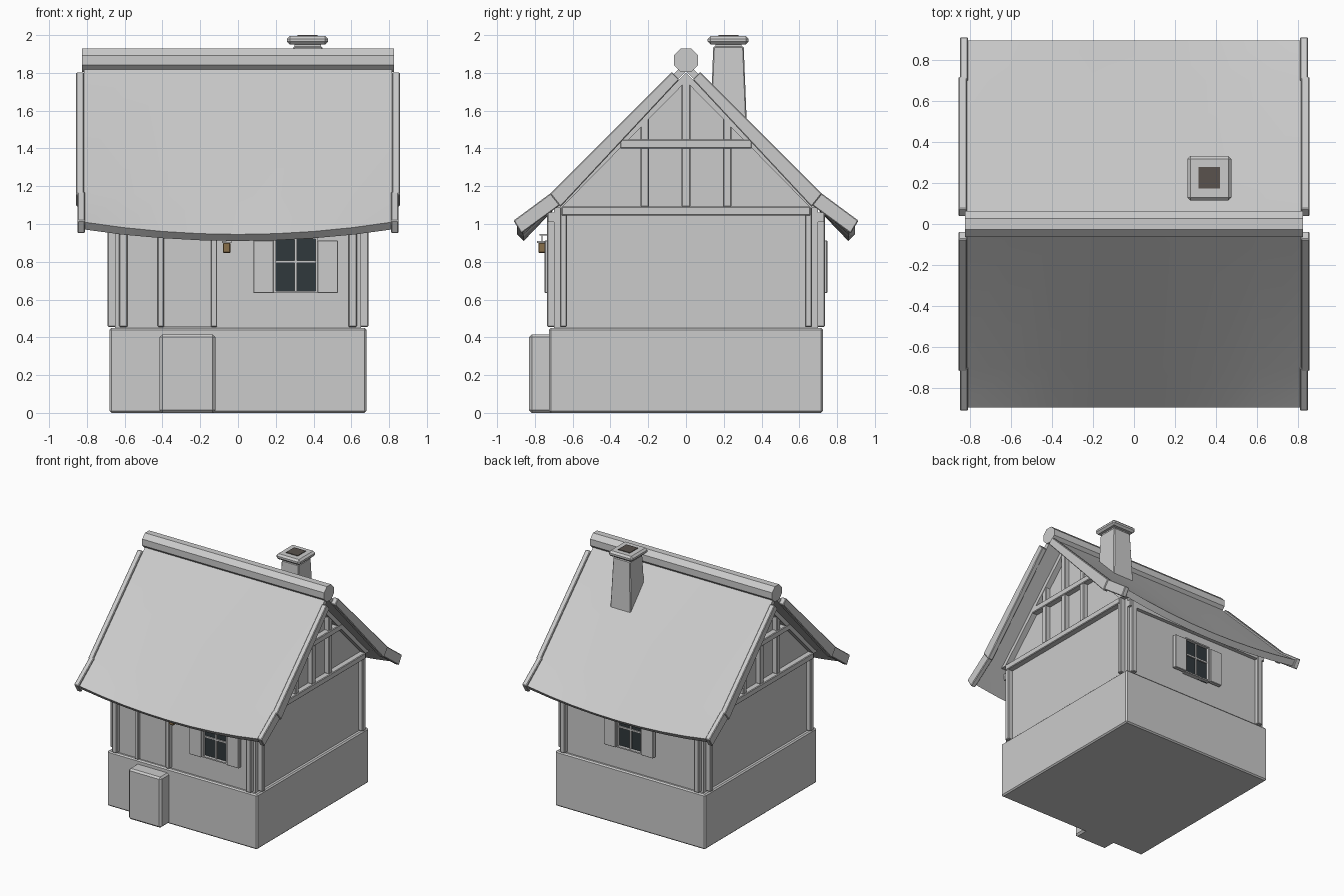
import bpy, bmesh, math
from mathutils import Vector

if "Cube" in bpy.data.objects:
    bpy.data.objects.remove(bpy.data.objects["Cube"])


def material(name, rgb):
    m = bpy.data.materials.new(name)
    m.diffuse_color = (*rgb, 1)
    m.use_nodes = True
    m.node_tree.nodes["Principled BSDF"].inputs["Base Color"].default_value = m.diffuse_color
    return m


GLASS = material("dark_glass", (0.03, 0.04, 0.045))
SOOT = material("soot", (0.10, 0.085, 0.075))
BROWN = material("lantern_brown", (0.25, 0.16, 0.07))


def finish(name, bm, bevel=0.0, mat=None):
    bmesh.ops.recalc_face_normals(bm, faces=bm.faces)
    me = bpy.data.meshes.new(name)
    bm.to_mesh(me)
    bm.free()
    ob = bpy.data.objects.new(name, me)
    bpy.context.collection.objects.link(ob)
    if mat:
        me.materials.append(mat)
    if bevel:
        b = ob.modifiers.new("bevel", 'BEVEL')
        b.width, b.segments = bevel, 1
    return ob


def box(name, x, y, z, bevel=0.0, mat=None, taper=1.0):
    """Box from (min, max) ranges; taper scales the top face."""
    bm = bmesh.new()
    bmesh.ops.create_cube(bm, size=1)
    for v in bm.verts:
        s = taper if v.co.z > 0 else 1.0
        v.co = Vector([(r[0] + r[1]) / 2 + c * k * (r[1] - r[0])
                       for r, c, k in zip((x, y, z), v.co, (s, s, 1))])
    return finish(name, bm, bevel, mat)


def prism(name, pts, x0, x1, bevel=0.0):
    """Extrude a y-z outline along x."""
    bm = bmesh.new()
    f = bm.faces.new([bm.verts.new((x0, y, z)) for y, z in pts])
    r = bmesh.ops.extrude_face_region(bm, geom=[f])
    for v in r["geom"]:
        if isinstance(v, bmesh.types.BMVert):
            v.co.x = x1
    return finish(name, bm, bevel)


def rng(a, b):
    return (min(a, b), max(a, b))


# Stone base and doorstep
box("stone_base", (-0.68, 0.68), (-0.725, 0.725), (0, 0.45), 0.01)
box("doorstep", (-0.415, -0.12), (-0.83, -0.70), (0, 0.415), 0.014)

# Plaster walls with both gables
prism("walls", [(-0.70, 0.44), (0.70, 0.44), (0.70, 1.09), (0, 1.78), (-0.70, 1.09)],
      -0.65, 0.65)

# Timber frame: corner posts on all faces, beams and studs on the gables
for sx in (-1, 1):
    gx = rng(sx * 0.64, sx * 0.69)
    for sy in (-1, 1):
        box("front_post", rng(sx * 0.585, sx * 0.63), rng(sy * 0.69, sy * 0.735), (0.455, 1.06), 0.005)
        box("side_post", gx, rng(sy * 0.63, sy * 0.668), (0.455, 1.09), 0.005)
        box("gable_stud", gx, rng(sy * 0.195, sy * 0.24), (1.09, 1.56), 0.005)
        # sloping beam under the roof
        prism("gable_rafter", [(0, 1.80), (0, 1.755), (sy * 0.66, 1.085), (sy * 0.705, 1.085)],
              sx * 0.64, sx * 0.695)
    box("gable_king_stud", gx, (-0.023, 0.023), (1.09, 1.77), 0.005)
    box("gable_tie_beam", rng(sx * 0.64, sx * 0.697), (-0.66, 0.66), (1.045, 1.092), 0.005)
    box("gable_collar_beam", rng(sx * 0.64, sx * 0.697), (-0.35, 0.35), (1.40, 1.447), 0.005)
for sy in (-1, 1):
    box("wall_plate", (-0.65, 0.65), rng(sy * 0.69, sy * 0.73), (1.01, 1.06))

# Door
for x in (-0.408, -0.127):
    box("door_post", (x - 0.017, x + 0.017), (-0.735, -0.69), (0.455, 1.03), 0.005)
box("door", (-0.391, -0.144), (-0.712, -0.69), (0.455, 1.0))


# Windows with shutters
def window(cx, s):
    z0, z1 = 0.635, 0.93
    zm = 0.80

    def part(n, x0, x1, a, b, y, mat=None):
        box(n, (cx + x0, cx + x1), rng(s * 0.68, s * y), (a, b), 0, mat)
    part("window_glass", -0.11, 0.11, z0, z1, 0.712, GLASS)
    for sx in (-1, 1):
        part("window_jamb", *rng(sx * 0.104, sx * 0.116), z0, z1, 0.737)
        box("shutter", rng(cx + sx * 0.116, cx + sx * 0.224), rng(s * 0.715, s * 0.748),
            (z0, 0.912), 0.003)
    part("window_sill", -0.116, 0.116, z0, z0 + 0.01, 0.737)
    part("window_head", -0.116, 0.116, z1 - 0.01, z1, 0.737)
    part("window_mullion", -0.007, 0.007, z0, z1, 0.722)
    part("window_bar", -0.11, 0.11, zm - 0.007, zm + 0.007, 0.722)


window(0.305, -1)
window(0.0, 1)

# Thatched roof: two slopes with flared eaves that sag in the middle
bm = bmesh.new()
N = 8
rows = [(-0.895, 1.01, 0.065), (-0.70, 1.16, 0.012), (0, 1.86, 0),
        (0.70, 1.16, 0.012), (0.895, 1.01, 0.065)]
grid = []
for i in range(N + 1):
    t = -1 + 2 * i / N
    grid.append([bm.verts.new((0.815 * t, y, z - d * (1 - t * t))) for y, z, d in rows])
for i in range(N):
    for j in range(len(rows) - 1):
        bm.faces.new((grid[i][j], grid[i + 1][j], grid[i + 1][j + 1], grid[i][j + 1]))
roof = finish("roof", bm)
if roof.data.polygons[0].normal.z < 0:
    roof.data.flip_normals()
sol = roof.modifiers.new("thickness", 'SOLIDIFY')
sol.thickness, sol.offset = 0.05, -1
bpy.context.view_layer.objects.active = roof
roof.select_set(True)
bpy.ops.object.modifier_apply(modifier="thickness")
bpy.ops.object.shade_smooth_by_angle(angle=math.radians(30))
roof.select_set(False)

# Bargeboards: straight upper board and flared tail at each roof end
for sx in (-1, 1):
    for sy in (-1, 1):
        upper = [(0.035, 1.765), (0.075, 1.805), (0.72, 1.16), (0.665, 1.09)]
        tail = [(0.66, 1.105), (0.705, 1.172), (0.913, 1.018), (0.872, 0.95)]
        prism("bargeboard", [(sy * y, z) for y, z in upper], sx * 0.815, sx * 0.857, 0.005)
        prism("bargeboard_tail", [(sy * y, z) for y, z in tail], sx * 0.81, sx * 0.85, 0.005)

# Octagonal ridge log
R = 0.068
prism("ridge_log", [(R * math.cos(math.radians(22.5 + 45 * k)),
                     1.867 + R * math.sin(math.radians(22.5 + 45 * k))) for k in range(8)],
      -0.825, 0.825)

# Chimney
box("chimney_shaft", (0.272, 0.468), (0.123, 0.327), (1.40, 1.94), 0.006, taper=0.79)
box("chimney_neck", (0.30, 0.44), (0.155, 0.295), (1.93, 1.96))
box("chimney_cap", (0.26, 0.476), (0.115, 0.332), (1.95, 1.995), 0.015)
box("chimney_flue", (0.315, 0.42), (0.173, 0.278), (1.96, 2.0), 0, SOOT)

# Hanging lantern beside the door
box("lantern", (-0.08, -0.04), (-0.782, -0.745), (0.847, 0.90), 0.004, BROWN)
box("lantern_cap", (-0.086, -0.034), (-0.788, -0.739), (0.90, 0.91))
box("lantern_hanger", (-0.063, -0.057), (-0.766, -0.76), (0.90, 0.945))
box("lantern_arm", (-0.064, -0.056), (-0.775, -0.69), (0.938, 0.946))
